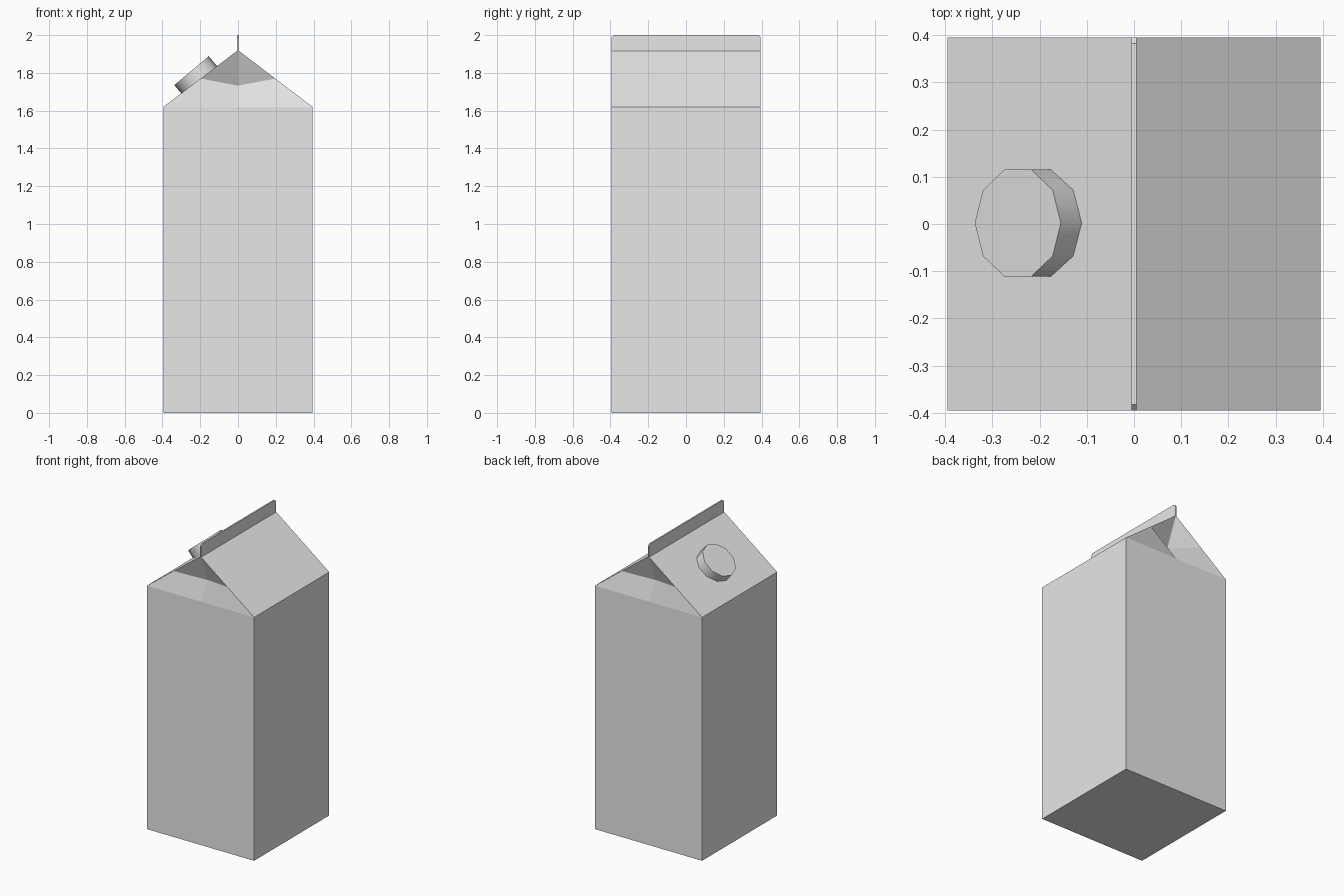
import bpy
import bmesh
from math import radians
from mathutils import Matrix, Vector

HALF = 0.395      # half width of the carton
EAVE = 1.62       # top of the upright walls
RIDGE = 1.92      # top of the gable
TOP = 2.0         # top of the sealed fin

old = bpy.data.objects.get("Cube")
if old:
    bpy.data.objects.remove(old, do_unlink=True)

grey = bpy.data.materials.new("carton_grey")
grey.use_nodes = True
grey.diffuse_color = (0.8, 0.8, 0.8, 1)
grey.node_tree.nodes["Principled BSDF"].inputs["Base Color"].default_value = grey.diffuse_color


def make_object(name, bm):
    bmesh.ops.recalc_face_normals(bm, faces=bm.faces[:])
    mesh = bpy.data.meshes.new(name)
    bm.to_mesh(mesh)
    bm.free()
    mesh.materials.append(grey)
    obj = bpy.data.objects.new(name, mesh)
    bpy.context.collection.objects.link(obj)
    return obj


# Carton: upright walls, sloped roof and tucked-in gable ends
bm = bmesh.new()


def face(*points):
    bm.faces.new([bm.verts.new(p) for p in points])


half_up = (EAVE + RIDGE) / 2
for s in (-1, 1):
    x, mid = s * HALF, s * HALF / 2
    # side wall and roof slope
    face((x, -HALF, 0), (x, HALF, 0), (x, HALF, EAVE), (x, -HALF, EAVE))
    face((x, -HALF, EAVE), (x, HALF, EAVE), (mid, HALF, half_up),
         (0, HALF, RIDGE), (0, -HALF, RIDGE), (mid, -HALF, half_up))
    for e in (-1, 1):
        y = e * HALF
        tuck = (0, e * (HALF - 0.08), 1.732)
        # half of the end wall, lower gable panel and folded triangle
        face((0, y, 0), (x, y, 0), (x, y, EAVE), (0, y, EAVE))
        face((0, y, EAVE), (x, y, EAVE), (mid, y, half_up), tuck)
        face(tuck, (mid, y, half_up), (0, y, RIDGE))
    face((0, -HALF, 0), (x, -HALF, 0), (x, HALF, 0), (0, HALF, 0))
bmesh.ops.remove_doubles(bm, verts=bm.verts[:], dist=0.0001)
make_object("carton_body", bm)

# Sealed fin along the ridge, with clipped top corners
bm = bmesh.new()
clip = 0.013
outline = [(-HALF, RIDGE - 0.005), (HALF, RIDGE - 0.005), (HALF, TOP - clip),
           (HALF - clip, TOP), (clip - HALF, TOP), (-HALF, TOP - clip)]
fin = bm.faces.new([bm.verts.new((-0.005, y, z)) for y, z in outline])
grown = bmesh.ops.extrude_face_region(bm, geom=[fin])["geom"]
bmesh.ops.translate(bm, vec=(0.01, 0, 0),
                    verts=[v for v in grown if isinstance(v, bmesh.types.BMVert)])
make_object("top_fin", bm)

# Ten-sided screw cap on the roof slope
bm = bmesh.new()
tilt = Matrix.Rotation(radians(-40), 4, "Y")
axis = tilt @ Vector((0, 0, 1))
centre = Vector((-0.246, 0.002, 1.812)) - axis * 0.035
bmesh.ops.create_cone(bm, cap_ends=True, segments=10, radius1=0.119, radius2=0.119,
                      depth=0.07,
                      matrix=Matrix.Translation(centre) @ tilt @ Matrix.Rotation(radians(90), 4, "Z"))
cap = make_object("screw_cap", bm)
bpy.ops.object.select_all(action="DESELECT")
cap.select_set(True)
bpy.context.view_layer.objects.active = cap
bpy.ops.object.shade_smooth_by_angle(angle=radians(40))
